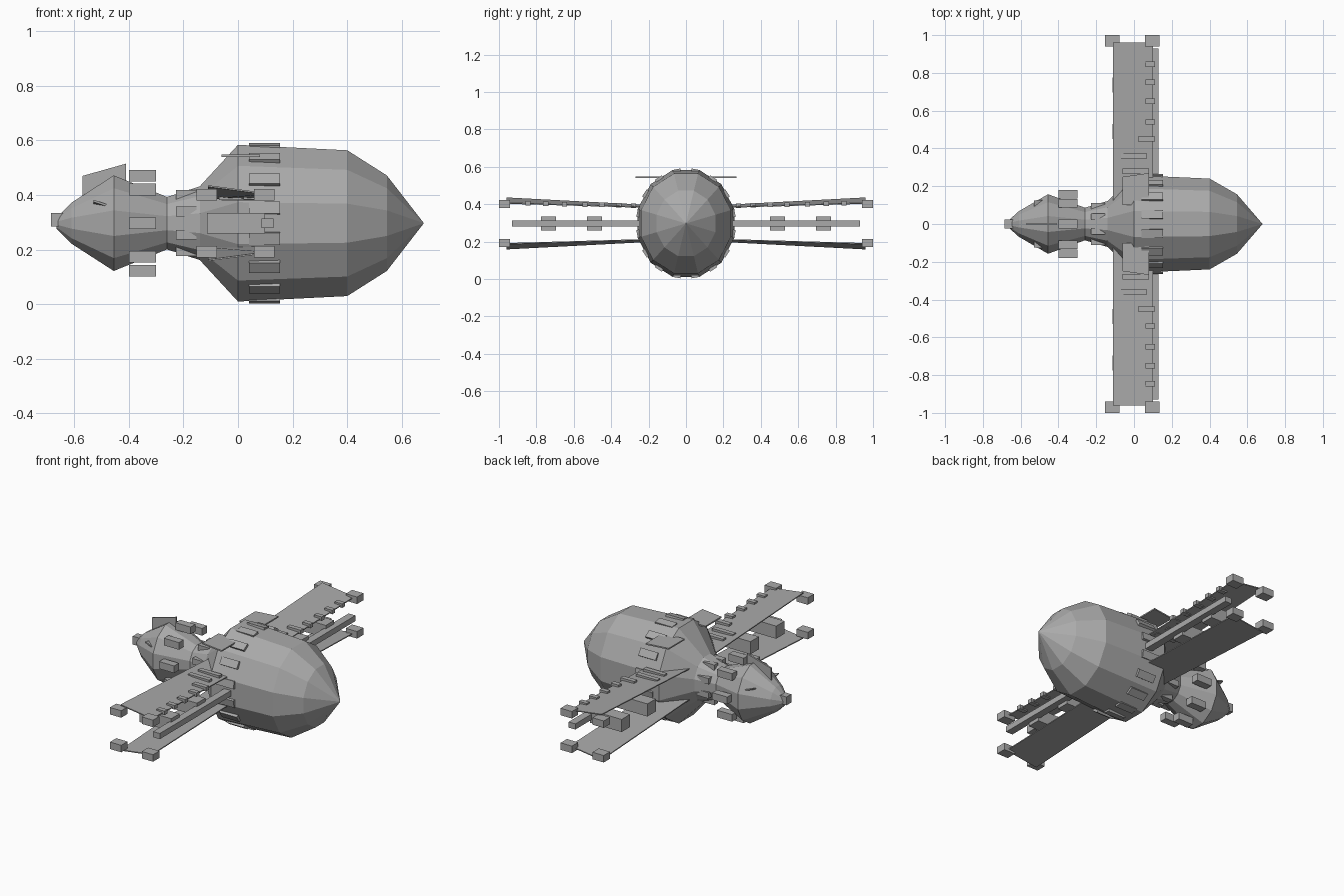
import bpy, bmesh, math
from mathutils import Matrix, Vector

cube = bpy.data.objects.get("Cube")
if cube:
    bpy.data.objects.remove(cube, do_unlink=True)

AXIS_Z = 0.297   # height of the hull axis
FLAT = 0.9       # hull is slightly narrower than tall

grey = bpy.data.materials.new("hull_grey")
grey.use_nodes = True
colour = (0.4, 0.4, 0.4, 1)
grey.diffuse_color = colour
grey.node_tree.nodes["Principled BSDF"].inputs["Base Color"].default_value = colour


def finish(name, bm):
    bmesh.ops.recalc_face_normals(bm, faces=bm.faces)
    mesh = bpy.data.meshes.new(name)
    bm.to_mesh(mesh)
    bm.free()
    mesh.materials.append(grey)
    obj = bpy.data.objects.new(name, mesh)
    bpy.context.collection.objects.link(obj)
    return obj


def add_box(bm, centre, size, roll=0):
    m = (Matrix.Translation(centre) @ Matrix.Rotation(roll, 4, 'X')
         @ Matrix.Diagonal((*size, 1)))
    bmesh.ops.create_cube(bm, size=1, matrix=m)


def plate(name, corners, offset):
    """Thin slab from four corners, extruded by an offset."""
    bm = bmesh.new()
    face = bm.faces.new([bm.verts.new(c) for c in corners])
    ext = bmesh.ops.extrude_face_region(bm, geom=[face], use_keep_orig=True)
    verts = [v for v in ext["geom"] if isinstance(v, bmesh.types.BMVert)]
    bmesh.ops.translate(bm, vec=Vector(offset), verts=verts)
    return finish(name, bm)


def ring_of_boxes(name, count, start, x, radius, size, turned):
    bm = bmesh.new()
    for i in range(count):
        a = start + i * math.tau / count
        centre = (x, radius * FLAT * math.cos(a), AXIS_Z + radius * math.sin(a))
        add_box(bm, centre, size, a if turned else 0)
    finish(name, bm)


# Faceted hull: tail pod, neck and main body as one lathe along x
SIDES = 12
profile = [(-0.665, 0.02), (-0.61, 0.075), (-0.455, 0.175), (-0.26, 0.096),
           (-0.14, 0.135), (0, 0.287), (0.4, 0.267), (0.545, 0.175), (0.68, 0.001)]
bm = bmesh.new()
rings = []
for x, r in profile:
    r /= math.cos(math.pi / SIDES)
    rings.append([bm.verts.new((x, r * FLAT * math.cos(a), AXIS_Z + r * math.sin(a)))
                  for a in ((i + 0.5) * math.tau / SIDES for i in range(SIDES))])
for a, b in zip(rings, rings[1:]):
    for i in range(SIDES):
        j = (i + 1) % SIDES
        bm.faces.new((a[i], a[j], b[j], b[i]))
bm.faces.new(rings[0])
bm.faces.new(rings[-1])
finish("hull", bm)

# Rings of small blocks around body, neck and tail pod
ring_of_boxes("body_blocks", 16, math.pi / 16, 0.097, 0.284, (0.115, 0.022, 0.045), True)
ring_of_boxes("tail_blocks", 8, 0, -0.35, 0.174, (0.1, 0.045, 0.043), False)
ring_of_boxes("neck_blocks", 8, math.pi / 8, -0.19, 0.112, (0.075, 0.035, 0.035), False)

# Tail tip and dorsal fin
bm = bmesh.new()
add_box(bm, (-0.66, 0, 0.31), (0.05, 0.045, 0.05))
finish("tail_tip", bm)
plate("dorsal_fin", [(-0.57, -0.005, 0.34), (-0.57, -0.005, 0.47),
                     (-0.41, -0.005, 0.515), (-0.41, -0.005, 0.4)], (0, 0.01, 0))

for side, s in (("left", 1), ("right", -1)):
    # Small side fins on the tail and shoulder plates on the body
    plate(side + "_tail_fin", [(-0.53, s * 0.06, 0.36), (-0.53, s * 0.125, 0.375),
                               (-0.44, s * 0.13, 0.345), (-0.42, s * 0.06, 0.34)],
          (0, 0, 0.008))
    plate(side + "_shoulder_plate", [(-0.06, s * 0.1, 0.54), (-0.06, s * 0.25, 0.54),
                                     (0.08, s * 0.27, 0.54), (0.08, s * 0.1, 0.54)],
          (0, 0, 0.008))

    # Upper and lower twisted wings, with blocks on their tips
    for level, d in (("upper", 1), ("lower", -1)):
        corners = [(-0.11, 0.1, 0.088), (0.1, 0.1, 0.08),
                   (0.1, 0.96, 0.105), (-0.11, 0.96, 0.133)]
        plate(f"{side}_{level}_wing",
              [(x, s * y, AXIS_Z + d * z) for x, y, z in corners], (0, 0, d * 0.006))
        bm = bmesh.new()
        for x in (-0.115, 0.097):
            add_box(bm, (x, s * 0.97, AXIS_Z + d * 0.104), (0.075, 0.06, 0.042))
        finish(f"{side}_{level}_tip_blocks", bm)

    # Slats across the upper wing
    bm = bmesh.new()
    slats = [(0.28, -0.06, 0.08), (0.36, -0.07, 0.07), (0.45, 0.02, 0.112)]
    slats += [(y, 0.06, 0.112) for y in (0.54, 0.65, 0.75, 0.845)]
    for y, x0, x1 in slats:
        z = AXIS_Z + 0.09 + 0.02 * y
        add_box(bm, ((x0 + x1) / 2, s * y, z), (x1 - x0, 0.028, 0.024))
    finish(side + "_wing_slats", bm)

    # Middle spar with two equipment boxes
    bm = bmesh.new()
    add_box(bm, (0.108, s * 0.515, AXIS_Z), (0.045, 0.83, 0.034))
    for y in (0.49, 0.735):
        add_box(bm, (-0.008, s * y, AXIS_Z), (0.212, 0.08, 0.076))
    finish(side + "_spar", bm)
